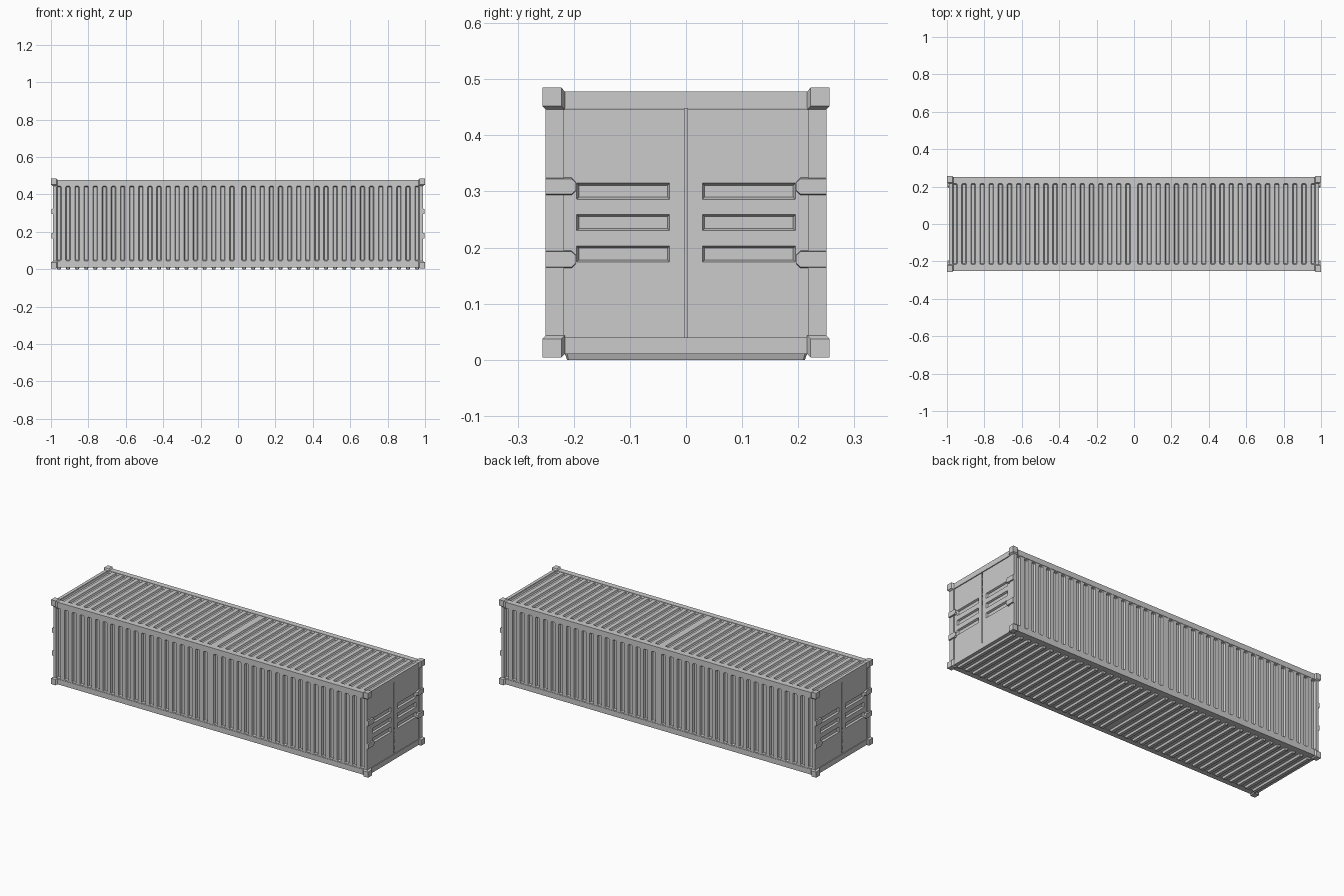
import bpy, bmesh
from mathutils import Vector

if "Cube" in bpy.data.objects:
    bpy.data.objects.remove(bpy.data.objects["Cube"])

MID = 0.2445  # mid height of the frame


def finish(name, bm, mirror=(False, False, False)):
    me = bpy.data.meshes.new(name)
    bm.to_mesh(me)
    bm.free()
    ob = bpy.data.objects.new(name, me)
    bpy.context.collection.objects.link(ob)
    if any(mirror):
        mod = ob.modifiers.new("Mirror", 'MIRROR')
        mod.use_axis = mirror
        mod.use_mirror_merge = False
    return ob


def box(name, lo, hi, mirror=(False, False, False)):
    bm = bmesh.new()
    bmesh.ops.create_cube(bm, size=1)
    for v in bm.verts:
        v.co = Vector([(a + b) / 2 + c * (b - a) for a, b, c in zip(lo, hi, v.co)])
    return finish(name, bm, mirror)


def octagon(u0, u1, v0, v1, c):
    return [(u0, v0 + c), (u0 + c, v0), (u1 - c, v0), (u1, v0 + c),
            (u1, v1 - c), (u1 - c, v1), (u0 + c, v1), (u0, v1 - c)]


def panel(name, place, normal, cells, depth, slope, chamfer, mirror):
    """Sheet made of (cell, slot) rectangles; each slot is pressed in by depth."""
    bm = bmesh.new()
    for (a0, a1, b0, b1), (u0, u1, v0, v1) in cells:
        outer = [bm.verts.new(place(u, v, 0)) for u, v in ((a0, b0), (a1, b0), (a1, b1), (a0, b1))]
        rim = [bm.verts.new(place(u, v, 0)) for u, v in octagon(u0, u1, v0, v1, chamfer)]
        base = [bm.verts.new(place(u, v, depth)) for u, v in
                octagon(u0 + slope, u1 - slope, v0 + slope, v1 - slope, chamfer * 0.7)]
        for i in range(4):
            j = (i + 1) % 4
            bm.faces.new((outer[i], rim[2 * i], rim[2 * i + 1]))
            bm.faces.new((outer[i], outer[j], rim[2 * j], rim[2 * i + 1]))
        for i in range(8):
            j = (i + 1) % 8
            bm.faces.new((rim[i], rim[j], base[j], base[i]))
        bm.faces.new(base)
    bm.normal_update()
    bm.faces.ensure_lookup_table()
    if bm.faces[0].normal.dot(Vector(normal)) < 0:
        bmesh.ops.reverse_faces(bm, faces=bm.faces[:])
    return finish(name, bm, mirror)


# Corrugation layout: 20 pressed slots per half length
N, W, START, END = 20, 0.025, 0.02, 0.97
PITCH = (END - START - W) / (N - 1)


def corrugation(b0, b1, v0, v1):
    cells = []
    for i in range(N):
        u0 = START + i * PITCH
        gap = (PITCH - W) / 2
        a0 = 0 if i == 0 else u0 - gap
        a1 = 0.98 if i == N - 1 else u0 + W + gap
        cells.append(((a0, a1, b0, b1), (u0, u0 + W, v0, v1)))
    return cells


panel("side_walls", lambda u, v, d: Vector((u, 0.248 - d, v)), (0, 1, 0),
      corrugation(0.035, 0.452, 0.045, 0.444), 0.01, 0.004, 0.004, (True, True, False))
panel("roof", lambda u, v, d: Vector((u, v, 0.476 - d)), (0, 0, 1),
      corrugation(-0.225, 0.225, -0.216, 0.216), 0.01, 0.004, 0.004, (True, False, False))
panel("floor", lambda u, v, d: Vector((u, v, 0.011 - d)), (0, 0, -1),
      corrugation(-0.225, 0.225, -0.216, 0.216), 0.011, 0.004, 0.004, (True, False, False))

# Doors with three pressed slots per leaf, at both ends
rows = ((0.04, 0.216, 0.174, 0.203), (0.216, 0.272, 0.230, 0.259), (0.272, 0.447, 0.286, 0.315))
panel("doors", lambda u, v, d: Vector((0.986 - d, u, v)), (1, 0, 0),
      [((0.003, 0.218, r[0], r[1]), (0.029, 0.195, r[2], r[3])) for r in rows],
      0.01, 0.004, 0.0005, (True, True, False))
box("door_seam", (0.970, -0.004, 0.03), (0.982, 0.004, 0.455), (True, False, False))

# Frame: long rails, end beams and corner posts
for label, z0, z1 in (("bottom", 0.01, 0.04), ("top", 0.448, 0.478)):
    box(label + "_side_rails", (-0.985, 0.218, z0), (0.985, 0.25, z1), (False, True, False))
    box(label + "_end_beams", (0.972, -0.218, z0), (0.99, 0.218, z1), (True, False, False))
box("corner_posts", (0.972, 0.217, 0.01), (0.99, 0.25, 0.478), (True, True, False))

# Corner castings: block with sloped inner shoulders
bm = bmesh.new()
for s in (1, -1):
    pts = [(x, y, MID + s * (z - MID)) for xs, ys, zs in
           (((0.971, 1.0), (0.222, 0.256), (0.452, 0.485)),
            ((0.965, 0.99), (0.216, 0.25), (0.446, 0.478)))
           for x in xs for y in ys for z in zs]
    verts = [bm.verts.new(p) for p in pts]
    res = bmesh.ops.convex_hull(bm, input=verts)
    junk = [g for g in res["geom_interior"] if isinstance(g, bmesh.types.BMVert)]
    bmesh.ops.delete(bm, geom=junk, context='VERTS')
bmesh.ops.dissolve_limit(bm, angle_limit=0.01, verts=bm.verts[:], edges=bm.edges[:])
bmesh.ops.recalc_face_normals(bm, faces=bm.faces[:])
finish("corner_castings", bm, (True, True, False))

# Door hinges: plates with chamfered tips wrapping the posts
bm = bmesh.new()
for zc in (0.309, 0.179):
    prof = [(0.25, -0.016), (0.204, -0.016), (0.196, -0.008),
            (0.196, 0.008), (0.204, 0.016), (0.25, 0.016)]
    back = [bm.verts.new((0.984, y, zc + z)) for y, z in prof]
    front = [bm.verts.new((0.997, y, zc + z * 0.85)) for y, z in prof]
    bm.faces.new(front)
    bm.faces.new(back[::-1])
    for i in range(6):
        j = (i + 1) % 6
        bm.faces.new((back[i], back[j], front[j], front[i]))
bmesh.ops.recalc_face_normals(bm, faces=bm.faces[:])
finish("door_hinges", bm, (True, True, False))
